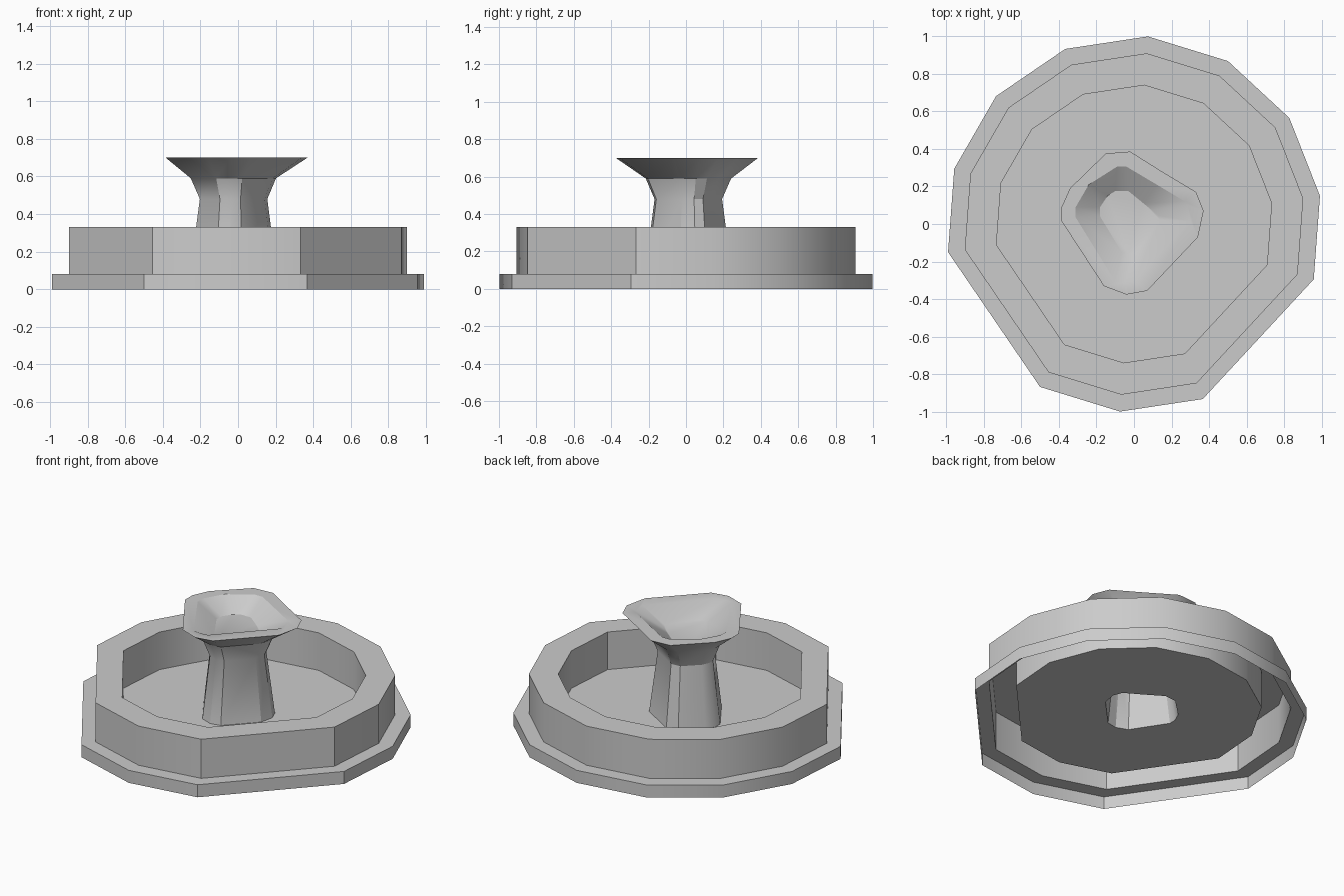
import bpy, math

if "Cube" in bpy.data.objects:
    bpy.data.objects.remove(bpy.data.objects["Cube"])

STEP = 2 * math.pi / 14


def body_ring(radius, z):
    # 14-sided outline with two corners cut away
    pts = []
    for k in range(14):
        if k in (8, 12):
            continue
        a = math.radians(8.6) + k * STEP
        pts.append((radius * math.cos(a), radius * math.sin(a), z))
    return pts


KNOB = [(.37, .07), (.33, .17), (.155, .275), (-.02, .385), (-.15, .375), (-.34, .19),
        (-.385, .09), (-.385, .015), (-.16, -.33), (-.04, -.375), (.07, -.355), (.34, -.07)]
BOWL_TOP = [(.285, .1), (.27, .12), (.12, .21), (-.04, .305), (-.09, .305), (-.24, .21),
            (-.31, .09), (-.31, .035), (-.1, -.305), (-.05, -.31), (.0, -.305), (.30, .015)]
BOWL_LOW = [(.13, .045), (.10, .07), (.05, .11), (-.03, .175), (-.10, .175), (-.14, .15),
            (-.18, .09), (-.18, .04), (-.065, -.15), (-.03, -.155), (.015, -.15), (.14, .02)]


def knob_ring(scale, z, dx=-.02, dy=.01):
    return [(x * scale + dx, y * scale + dy, z) for x, y in KNOB]


def flat(points, z):
    return [(x, y, z) for x, y in points]


def loft(name, rings, cap=False):
    n = len(rings[0])
    verts = [p for r in rings for p in r]
    faces = []
    for r in range(len(rings) - 1):
        for i in range(n):
            j = (i + 1) % n
            faces.append((r * n + i, r * n + j, (r + 1) * n + j, (r + 1) * n + i))
    if cap:
        faces.append(tuple(range((len(rings) - 1) * n, len(rings) * n)))
    mesh = bpy.data.meshes.new(name)
    mesh.from_pydata(verts, [], faces)
    mesh.update()
    obj = bpy.data.objects.new(name, mesh)
    bpy.context.collection.objects.link(obj)
    bpy.ops.object.select_all(action='DESELECT')
    obj.select_set(True)
    bpy.context.view_layer.objects.active = obj
    bpy.ops.object.shade_smooth_by_angle(angle=math.radians(30))
    return obj


FLOOR = .09
hole = knob_ring(.61, FLOOR)

# Lid shell: flange, raised rim, recessed floor with an open centre
loft("lid_body", [
    body_ring(1.0, 0), body_ring(1.0, .08), body_ring(.91, .08),
    body_ring(.91, .33), body_ring(.74, .33), body_ring(.74, FLOOR), hole])

# Hollow knob: tapered stem, flared top, dished centre
loft("lid_knob", [
    hole, knob_ring(.475, .48), knob_ring(.6, .59),
    knob_ring(1, .70, 0, 0), flat(BOWL_TOP, .70), flat(BOWL_LOW, .62)], cap=True)
